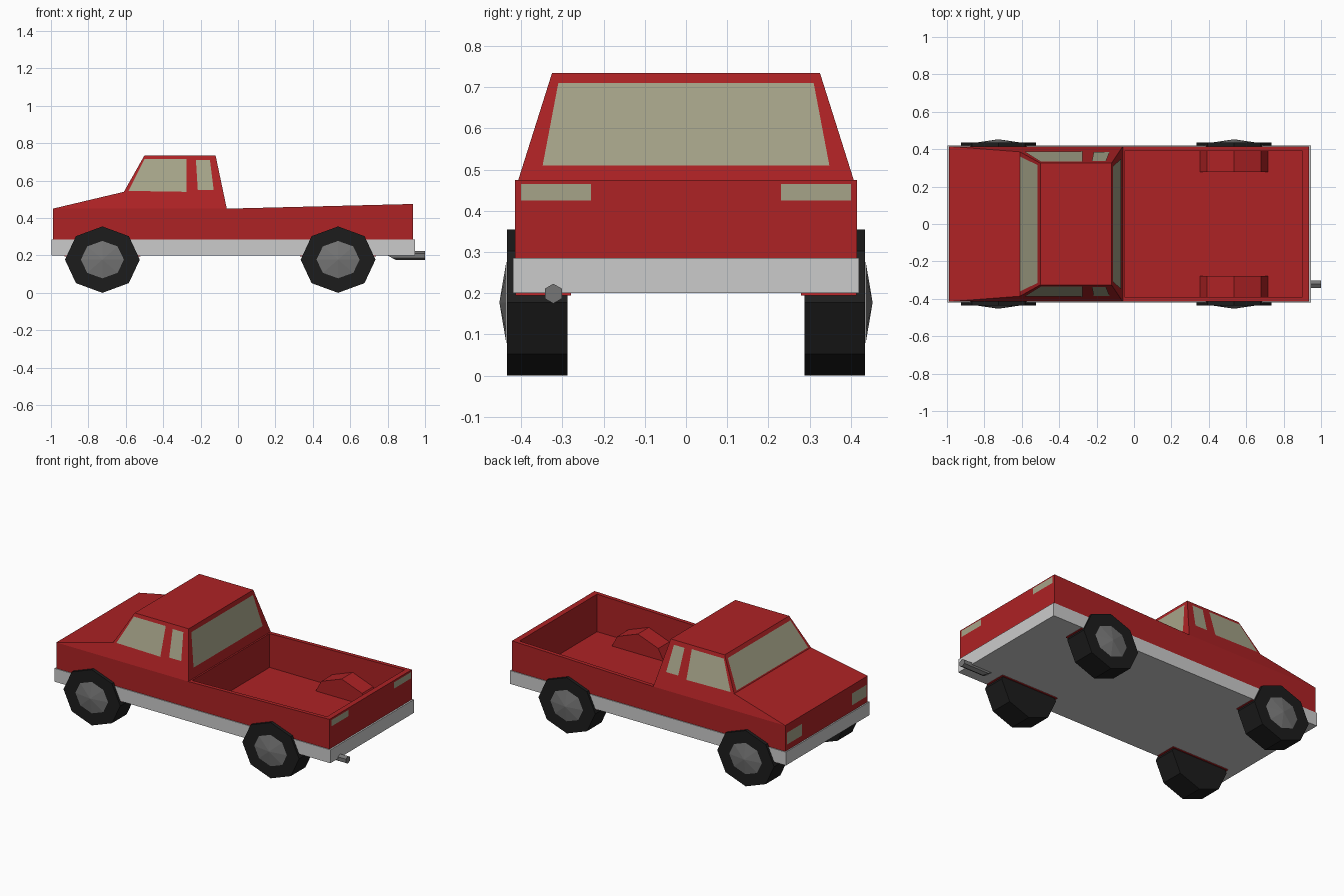
import bpy, bmesh
from math import cos, sin, pi, radians
from mathutils import Matrix

if "Cube" in bpy.data.objects:
    bpy.data.objects.remove(bpy.data.objects["Cube"])


def material(name, color):
    m = bpy.data.materials.new(name)
    m.diffuse_color = (*color, 1)
    m.use_nodes = True
    m.node_tree.nodes["Principled BSDF"].inputs["Base Color"].default_value = m.diffuse_color
    return m


RED = material("red_paint", (0.42, 0.016, 0.018))
GLASS = material("glass", (0.38, 0.37, 0.25))
RUBBER = material("rubber", (0.012, 0.012, 0.012))
METAL = material("dark_metal", (0.18, 0.18, 0.18))


def finish(name, bm, mat=None, closed=True):
    if closed:
        bmesh.ops.recalc_face_normals(bm, faces=bm.faces)
    me = bpy.data.meshes.new(name)
    bm.to_mesh(me)
    bm.free()
    ob = bpy.data.objects.new(name, me)
    bpy.context.collection.objects.link(ob)
    if mat:
        me.materials.append(mat)
    return ob


def box(x0, x1, y, z0, z1):
    bm = bmesh.new()
    bmesh.ops.create_cube(bm, size=1, matrix=Matrix.LocRotScale(
        ((x0 + x1) / 2, 0, (z0 + z1) / 2), None, (x1 - x0, 2 * y, z1 - z0)))
    return bm


def panel(name, pts, mat=GLASS):
    # single flat face
    bm = bmesh.new()
    bm.faces.new([bm.verts.new(p) for p in pts])
    return finish(name, bm, mat, closed=False)


# Body shell: side outline as (x, z, half width)
profile = [(-0.99, 0.21, 0.415), (-0.99, 0.45, 0.415), (-0.61, 0.54, 0.386),
           (-0.50, 0.735, 0.325), (-0.12, 0.735, 0.325), (-0.06, 0.45, 0.415),
           (0.935, 0.475, 0.415), (0.935, 0.21, 0.415)]
bm = bmesh.new()
L = [bm.verts.new((x, y, z)) for x, z, y in profile]
R = [bm.verts.new((x, -y, z)) for x, z, y in profile]
for i in range(8):
    j = (i + 1) % 8
    bm.faces.new((L[i], L[j], R[j], R[i]))
for s in (L, R):
    bm.faces.new([s[k] for k in (0, 1, 5, 6, 7)])   # lower side
    bm.faces.new([s[k] for k in (1, 2, 3, 4, 5)])   # cab and bonnet side
body = finish("body", bm, RED)

# Open load bed
cutter = finish("bed_cutter", box(-0.05, 0.9, 0.39, 0.235, 0.6), RED)
cutter.hide_render = True
cutter.hide_viewport = True
mod = body.modifiers.new("bed", "BOOLEAN")
mod.operation = "DIFFERENCE"
mod.solver = "EXACT"
mod.object = cutter

# Grey chassis tray, open on top so the bed floor shows
bm = box(-0.998, 0.945, 0.42, 0.2, 0.285)
bmesh.ops.recalc_face_normals(bm, faces=bm.faces)
bm.faces.ensure_lookup_table()
top = max(bm.faces, key=lambda f: f.calc_center_median().z)
bmesh.ops.inset_individual(bm, faces=[top], thickness=0.015)
bmesh.ops.delete(bm, geom=[top], context="FACES")
finish("chassis", bm, closed=False)


# Points just outside the sloping cab side
def side_y(z):
    return 0.386 - (z - 0.54) * 0.061 / 0.195 + 0.003


front_window = [(-0.585, 0.545), (-0.275, 0.54), (-0.275, 0.715), (-0.5, 0.715)]
rear_window = [(-0.215, 0.55), (-0.13, 0.55), (-0.15, 0.71), (-0.225, 0.71)]
for s, side in ((-1, "near"), (1, "far")):
    for name, pts in (("front_side_window", front_window), ("rear_side_window", rear_window)):
        panel(f"{name}_{side}", [(x, s * side_y(z), z) for x, z in pts][::-s])
    # Head and tail lamps
    panel(f"headlamp_{side}", [(-0.993, s * y, z) for y, z in
          ((0.4, 0.325), (0.4, 0.4), (0.25, 0.4), (0.25, 0.325))][::-s])
    panel(f"tail_lamp_{side}", [(0.938, s * y, z) for y, z in
          ((0.23, 0.425), (0.4, 0.425), (0.4, 0.465), (0.23, 0.465))][::s])


# Windscreen and back window, laid on the sloping cab ends
def slope_glass(name, xa, za, xb, zb, z0, z1, y0, y1, off):
    def x_at(z):
        return xa + (xb - xa) * (z - za) / (zb - za) + off
    pts = [(x_at(z0), -y0, z0), (x_at(z0), y0, z0), (x_at(z1), y1, z1), (x_at(z1), -y1, z1)]
    panel(name, pts if off > 0 else pts[::-1])


slope_glass("windscreen", -0.61, 0.54, -0.5, 0.735, 0.55, 0.715, 0.36, 0.315, -0.004)
slope_glass("back_window", -0.06, 0.45, -0.12, 0.735, 0.51, 0.71, 0.348, 0.31, 0.003)


# Wheels: octagonal tyre, shallow cone hub and arch lining
def disc(name, x, s, y0, y1, rx, rz, tip, mat):
    bm = bmesh.new()
    bmesh.ops.create_cone(bm, cap_ends=True, segments=8, radius1=1, radius2=tip, depth=1)
    bmesh.ops.rotate(bm, verts=bm.verts, matrix=Matrix.Rotation(radians(-90), 3, "X"))
    for v in bm.verts:
        v.co = (x + v.co.x * rx, s * (y0 + (v.co.y + 0.5) * (y1 - y0)), 0.1775 + v.co.z * rz)
    finish(name, bm, mat)


for x, end in ((-0.725, "front"), (0.535, "rear")):
    for s, side in ((-1, "near"), (1, "far")):
        disc(f"{end}_tyre_{side}", x, s, 0.288, 0.435, 0.2, 0.1775, 1, RUBBER)
        disc(f"{end}_hub_{side}", x, s, 0.436, 0.453, 0.115, 0.1, 0, METAL)
        arch = [(x + 0.204 * cos(k * pi / 4), max(0.195, 0.178 + 0.182 * sin(k * pi / 4)))
                for k in range(5)]
        bm = bmesh.new()
        a = [bm.verts.new((px, s * 0.279, pz)) for px, pz in arch]
        f = bm.faces.new(a)
        ext = bmesh.ops.extrude_face_region(bm, geom=[f], use_keep_orig=True)
        for v in ext["geom"]:
            if isinstance(v, bmesh.types.BMVert):
                v.co.y = s * 0.414
        finish(f"{end}_wheel_arch_{side}", bm, RED)

# Exhaust: six-sided pipe with a slanted inner end
bm = bmesh.new()
bmesh.ops.create_cone(bm, cap_ends=True, segments=6, radius1=0.024, radius2=0.024, depth=1)
for v in bm.verts:
    x, y, z = v.co
    v.co = (1.0 if z > 0 else 0.84 - (y + 0.021) * 1.9, -0.322 + x, 0.199 + y)
finish("exhaust", bm, METAL)
